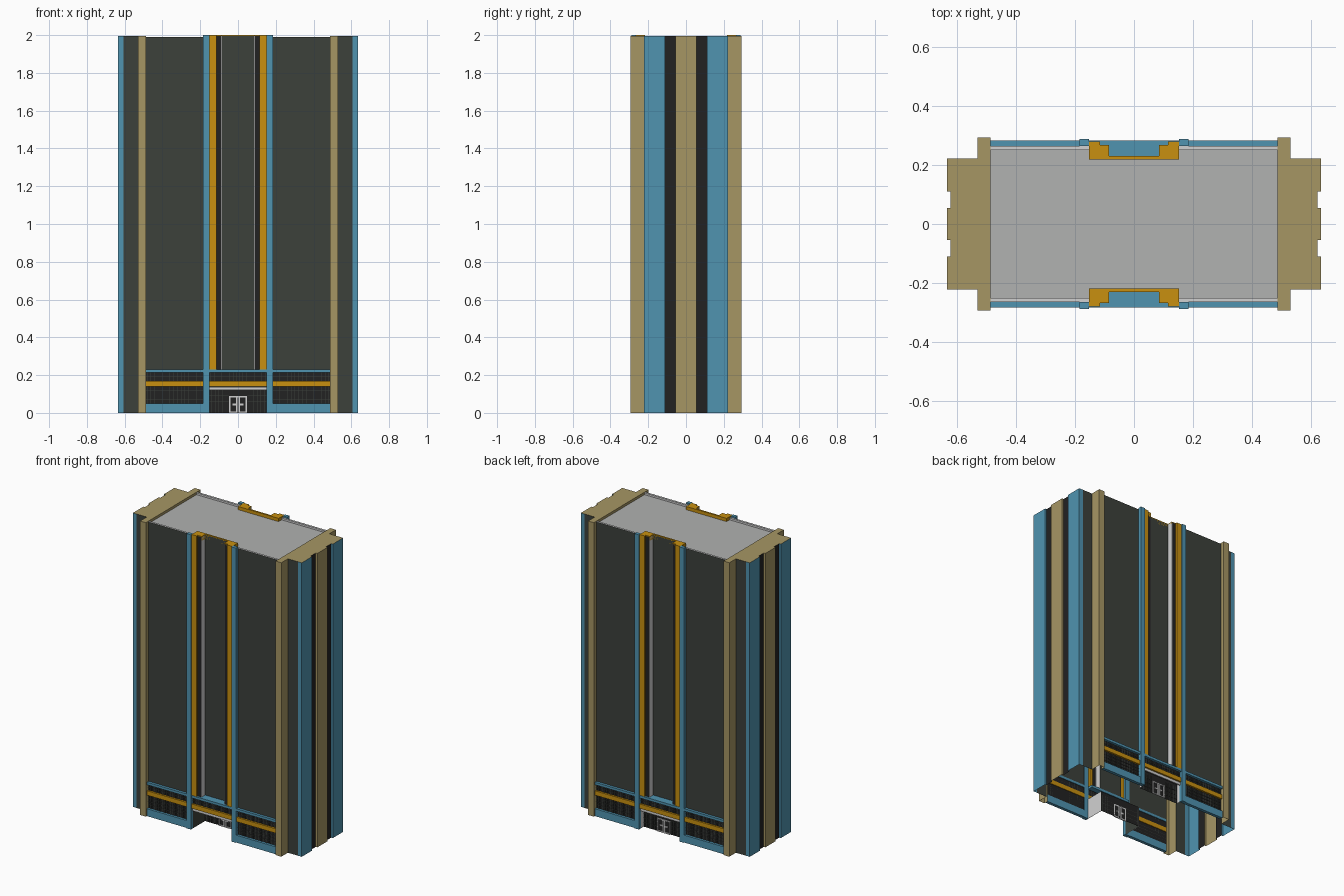
import bpy, bmesh

if "Cube" in bpy.data.objects:
    bpy.data.objects.remove(bpy.data.objects["Cube"])

def mat(name, rgb):
    m = bpy.data.materials.new(name)
    m.diffuse_color = (*rgb, 1)
    m.use_nodes = True
    m.node_tree.nodes["Principled BSDF"].inputs["Base Color"].default_value = m.diffuse_color
    return m

TAN = mat("tan_stone", (.381, .305, .127))
BLUE = mat("blue_panel", (.080, .295, .436))
ORANGE = mat("orange_panel", (.578, .280, .005))
GLASS = mat("dark_glass", (.045, .053, .044))
BLACK = mat("black_panel", (.016, .016, .016))
ROOF = mat("roof_grey", (.44, .445, .44))
WHITE = mat("white_trim", (.64, .64, .64))
QUADS = [(sx, sy) for sx in (1, -1) for sy in (1, -1)]

def finish(name, bm, material):
    me = bpy.data.meshes.new(name)
    bm.to_mesh(me)
    bm.free()
    me.materials.append(material)
    ob = bpy.data.objects.new(name, me)
    bpy.context.collection.objects.link(ob)
    return ob

def add_box(bm, x0, x1, y0, y1, z0, z1):
    x0, x1 = sorted((x0, x1))
    y0, y1 = sorted((y0, y1))
    v = [bm.verts.new((x, y, z)) for z in (z0, z1)
         for x, y in ((x0, y0), (x1, y0), (x1, y1), (x0, y1))]
    for f in ((3, 2, 1, 0), (4, 5, 6, 7), (0, 1, 5, 4), (1, 2, 6, 5), (2, 3, 7, 6), (3, 0, 4, 7)):
        bm.faces.new([v[i] for i in f])

def boxes(name, material, items, signs=QUADS):
    """Boxes given for the +x +y quarter, repeated with the given signs."""
    bm = bmesh.new()
    for sx, sy in signs:
        for x0, x1, y0, y1, z0, z1 in items:
            add_box(bm, sx * x0, sx * x1, sy * y0, sy * y1, z0, z1)
    return finish(name, bm, material)

def wall(name, material, pts, z0, z1, signs=QUADS):
    """Thin wall standing on a plan polyline, repeated in every quarter."""
    bm = bmesh.new()
    for sx, sy in signs:
        for (ax, ay), (bx, by) in zip(pts, pts[1:]):
            q = [(ax, ay, z0), (bx, by, z0), (bx, by, z1), (ax, ay, z1)]
            if sx * sy > 0:
                q.reverse()
            bm.faces.new([bm.verts.new((sx * x, sy * y, z)) for x, y, z in q])
    return finish(name, bm, material)

TOP = 1.995
POD = .23   # top of the podium

# central recessed bay of the long facades
wall("recess_glass", GLASS, [(0, .23), (.085, .23)], POD, TOP)
wall("recess_white_jamb", WHITE, [(.085, .23), (.085, .268), (.091, .268)], POD, TOP)
wall("recess_black_strip", BLACK, [(.091, .268), (.115, .268)], POD, TOP)
wall("orange_fin", ORANGE, [(.115, .268), (.115, .28), (.152, .28)], POD, TOP)
boxes("orange_cap", ORANGE, [(0, .152, .218, .23, 1.97, 2), (.115, .152, .23, .28, 1.97, 2),
                             (.085, .115, .23, .268, 1.97, 2)])
boxes("blue_pier", BLUE, [(.152, .185, .264, .288, 0, 2)])

# main glass and stone shell
wall("facade_glass", GLASS, [(.185, .265), (.487, .265)], POD, TOP - .005)
wall("tan_corner_pier", TAN, [(.487, .262), (.487, .293), (.53, .293), (.53, .222)], 0, TOP)
wall("wing_glass", GLASS, [(.53, .222), (.605, .222)], 0, TOP)
wall("wing_blue", BLUE, [(.605, .222), (.634, .222), (.634, .111), (.622, .111)], 0, TOP)
wall("wing_black_groove", BLACK, [(.622, .111), (.622, .055)], 0, TOP)
wall("wing_tan_centre", TAN, [(.622, .055), (.634, .055), (.634, 0)], 0, TOP)

# tan caps over the two end wings
half = [(.487, .293), (.53, .293), (.53, .222), (.634, .222), (.634, .111),
        (.622, .111), (.622, .055), (.634, .055)]
outline = half + [(x, -y) for x, y in reversed(half)]
bm = bmesh.new()
for s in (1, -1):
    p = outline[::-1] if s > 0 else outline
    bm.faces.new([bm.verts.new((s * x, y, TOP)) for x, y in p])
finish("wing_cap", bm, TAN)
wall("wing_cap_inner_edge", TAN, [(.487, .293), (.487, 0)], 1.97, TOP)

# roof slab and parapet
boxes("roof", ROOF, [(0, .487, 0, .228, 1.965, 1.978), (.152, .487, .228, .25, 1.965, 1.978)])
boxes("parapet", WHITE, [(.185, .487, .25, .264, 1.96, 1.99), (.152, .185, .25, .264, 1.96, 1.99)])

# podium bands and window panels
boxes("podium_base", BLUE, [(.185, .487, .262, .283, 0, .05)])
boxes("podium_orange_band", ORANGE, [(.185, .487, .262, .279, .14, .17), (0, .152, .262, .279, .14, .17)])
boxes("podium_top_band", BLUE, [(.185, .487, .262, .283, .213, POD), (0, .152, .229, .283, .213, POD)])
wall("podium_windows_low", BLACK, [(.152, .266), (.487, .266)], .05, .14)
wall("podium_windows_high", BLACK, [(0, .266), (.487, .266)], .17, .213)

# window mullions
bars = []
for i in range(15):
    x = .2 + i * .02
    bars += [(x, x + .002, .266, .269, .05, .14), (x, x + .002, .266, .269, .17, .213)]
for i in range(8):
    x = .005 + i * .02
    bars.append((x, x + .002, .266, .269, .17, .213))
for z in (.072, .094, .116):
    bars.append((.185, .487, .266, .269, z, z + .002))
bars.append((0, .487, .266, .269, .19, .192))
boxes("window_mullions", GLASS, bars)

# entrances: deep on the front, shallow on the back
for side, sy, depth in (("front", -1, .13), ("back", 1, .03)):
    both = [(1, sy), (-1, sy)]
    y = .266 - depth
    boxes(side + "_entrance_lintel", WHITE, [(0, .152, .262, .27, .12, .138)], both)
    wall(side + "_entrance_wall", BLACK, [(0, y), (.152, y)], 0, .14, both)
    boxes(side + "_entrance_ceiling", GLASS, [(0, .152, y, .262, .138, .14)], both)
    wall(side + "_entrance_jamb", GLASS if sy < 0 else WHITE, [(.152, y), (.152, .266)], 0, .14, both)
    if sy < 0:
        wall("entrance_inner_jamb", WHITE, [(.155, y), (.155, .264)], 0, .14, both)
    boxes(side + "_entrance_mullions", GLASS,
          [(.06 + i * .02, .062 + i * .02, y, y + .003, 0, .12) for i in range(5)]
          + [(.05, .152, y, y + .003, z, z + .002) for z in (.03, .06, .09)], both)
    # double door frame
    boxes(side + "_door_frame", WHITE,
          [(.041, .048, y, y + .007, 0, .09), (.003, .011, y, y + .007, 0, .09),
           (0, .048, y, y + .007, .082, .09), (.003, .03, y, y + .007, .04, .05),
           (.011, .041, y, y + .007, 0, .008)], both)
